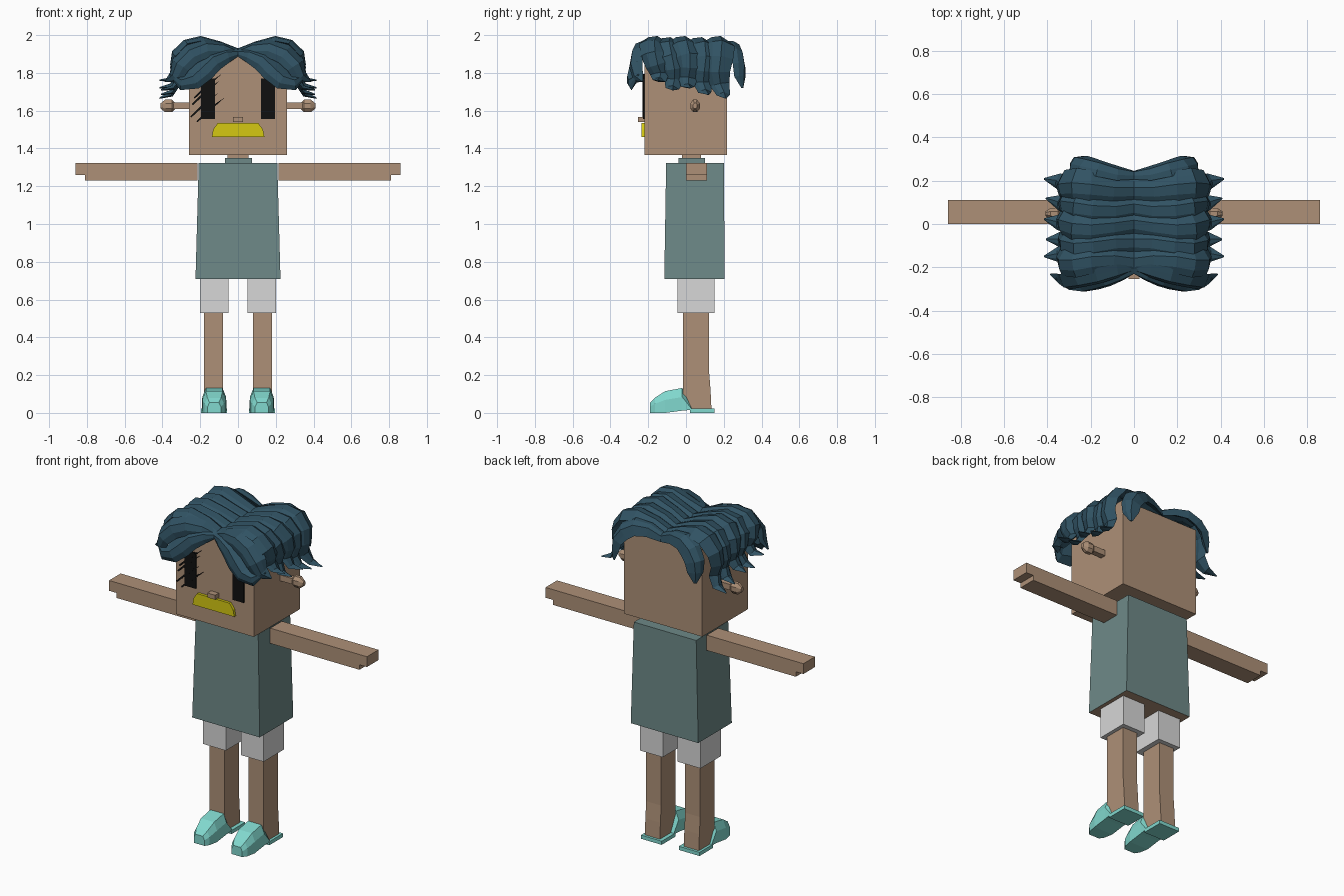
import bpy, bmesh, math
from mathutils import Vector

cube = bpy.data.objects.get("Cube")
if cube:
    bpy.data.objects.remove(cube, do_unlink=True)


def material(name, *rgb):
    m = bpy.data.materials.new(name)
    m.use_nodes = True
    m.diffuse_color = (*rgb, 1)
    m.node_tree.nodes["Principled BSDF"].inputs["Base Color"].default_value = (*rgb, 1)
    return m


skin = material("skin brown", 0.42, 0.28, 0.185)
shirt_teal = material("grey teal", 0.155, 0.25, 0.245)
shorts_grey = material("light grey", 0.68, 0.68, 0.68)
shoe_mint = material("mint", 0.22, 0.69, 0.62)
hair_blue = material("dark blue", 0.03, 0.085, 0.125)
black = material("black", 0.005, 0.005, 0.005)
yellow = material("yellow", 0.66, 0.58, 0.006)


def loft(name, rings, mat, mirror=False):
    """Skin a list of equal-length point rings and cap both ends."""
    bm = bmesh.new()
    loops = [[bm.verts.new(p) for p in ring] for ring in rings]
    n = len(loops[0])
    for a, b in zip(loops, loops[1:]):
        for i in range(n):
            j = (i + 1) % n
            bm.faces.new((a[i], a[j], b[j], b[i]))
    bm.faces.new(loops[0][::-1])
    bm.faces.new(loops[-1])
    bmesh.ops.recalc_face_normals(bm, faces=bm.faces)
    mesh = bpy.data.meshes.new(name)
    bm.to_mesh(mesh)
    bm.free()
    mesh.materials.append(mat)
    ob = bpy.data.objects.new(name, mesh)
    bpy.context.collection.objects.link(ob)
    if mirror:
        mod = ob.modifiers.new("Mirror", "MIRROR")
        mod.use_mirror_merge = False
    return ob


def rect(x0, x1, y0, y1, z):
    return [(x0, y0, z), (x1, y0, z), (x1, y1, z), (x0, y1, z)]


def box(name, xs, ys, zs, mat, mirror=False):
    return loft(name, [rect(*xs, *ys, z) for z in zs], mat, mirror)


# Head, neck and shirt
box("head", (-.26, .26), (-.22, .217), (1.365, 1.895), skin)
box("neck", (-.055, .055), (-.02, .08), (1.31, 1.37), skin)
box("collar", (-.07, .075), (-.04, .1), (1.31, 1.35), shirt_teal)
shirt = loft("shirt", [rect(-.225, .225, -.115, .205, .71),
                       rect(-.208, .208, -.105, .2, 1.322)], shirt_teal)
shirt.data.materials.append(skin)
for f in shirt.data.polygons:
    if f.normal.z < -.9:
        f.material_index = 1

# Arms with a stepped fingertip
box("arm", (.215, .81), (0, .11), (1.23, 1.322), skin, True)
box("fingertip", (.81, .86), (0, .11), (1.26, 1.322), skin, True)

# Legs and shorts
box("shorts", (.05, .202), (-.045, .15), (.53, .712), shorts_grey, True)
loft("leg", [rect(.08, .18, -.015, .135, .015), rect(.08, .18, -.015, .13, .12),
             rect(.08, .18, -.015, .122, .22), rect(.08, .18, -.015, .122, .56)],
     skin, True)

# Shoes: heel sole and a rounded toe
box("shoe_sole", (.057, .195), (.02, .15), (0, .022), shoe_mint, True)


def shoe_ring(y, w, bottom, top):
    mid = bottom + (top - bottom) * .6
    outline = [(-w, bottom), (-w, mid), (-.7 * w, top), (.7 * w, top), (w, mid), (w, bottom)]
    return [(.126 + x, y, z) for x, z in outline]


loft("shoe_toe", [shoe_ring(-.19, .035, 0, .055), shoe_ring(-.165, .052, 0, .08),
                  shoe_ring(-.11, .063, 0, .115), shoe_ring(-.02, .063, .012, .132),
                  shoe_ring(.03, .066, .016, .024)], shoe_mint, True)

# Ears: a rod ending in a knob
box("ear_rod", (.25, .35), (.03, .065), (1.608, 1.643), skin, True)


def knob_ring(x, r):
    return [(x, .048 + .75 * r * math.cos(a), 1.625 + r * math.sin(a))
            for a in (math.tau * (i + .5) / 8 for i in range(8))]


loft("ear_knob", [knob_ring(.333, .018), knob_ring(.35, .036), knob_ring(.385, .036),
                  knob_ring(.409, .016)], skin, True)

# Face
box("eye", (.122, .197), (-.227, -.219), (1.555, 1.77), black, True)
box("nose", (-.026, .026), (-.255, -.215), (1.54, 1.567), skin)
mouth = [(-.138, 1.46), (.14, 1.46), (.132, 1.5), (.108, 1.534), (-.108, 1.534), (-.132, 1.5)]
loft("mouth", [[(x, y, z) for x, z in mouth] for y in (-.236, -.215)], yellow)
for i, (x, z) in enumerate([(-.253, 1.57), (-.22, 1.545), (-.245, 1.635), (-.235, 1.67)]):
    lash = [(x, z), (x + .006, z - .006), (x + .15, z + .125), (x + .08, z + .078)]
    loft(f"eyelash_{i + 1}", [[(a, y, b) for a, b in lash] for y in (-.229, -.22)], black)

# Hair locks: a ridged lens section swept along a path, tapered to a tip
SECTION = [(-1, 0), (-.6, .65), (.05, 1), (.55, .5), (1, .05), (0, -.4)]


def lock(name, path, widths, thick, across):
    pts = [Vector(p) for p in path]
    rings = []
    for i, p in enumerate(pts):
        t = (pts[min(i + 1, len(pts) - 1)] - pts[max(i - 1, 0)]).normalized()
        if i == 0:
            t = Vector((1, 0, 0))
        a = Vector(across)
        a = (a - t * a.dot(t)).normalized()
        out = t.cross(a)
        h = thick * min(1, widths[i] / max(widths) + .1)
        rings.append([p + a * u * widths[i] + out * v * h for u, v in SECTION])
    loft(name, rings, hair_blue, True)


# Locks across the crown, curling outward at the tips
crown = [(0, 1.9), (.1, 1.935), (.2, 1.962), (.27, 1.945), (.32, 1.885),
         (.328, 1.82), (.315, 1.76), (.35, 1.71), (.415, 1.70)]
widths = [.06, .065, .072, .075, .07, .062, .052, .036, .004]
for i, y in enumerate([-.165, -.085, 0, .085, .172]):
    drop = (.06, .015, .02, -.01, -.035)[i]
    path = []
    for k, (x, z) in enumerate(crown):
        low = max(0, k - 3) / 5
        sway = .012 * math.sin(k * 1.3 + i) + .025 * low
        path.append((x - .008 * (i % 2), y + sway, z + drop * low - .006 * (i % 2)))
    lock(f"crown_lock_{i + 1}", path, widths, .034, (0, 1, -.12))

# Fringe parted in the middle
lock("fringe_upper", [(0, -.2, 1.905), (.08, -.215, 1.925), (.17, -.235, 1.93), (.25, -.25, 1.9),
                      (.305, -.26, 1.84), (.33, -.25, 1.78), (.385, -.23, 1.755)],
     [.02, .045, .06, .065, .06, .045, .004], .04, (.5, .5, .8))
lock("fringe_lower", [(0, -.215, 1.905), (.06, -.23, 1.895), (.13, -.25, 1.865),
                      (.185, -.265, 1.81), (.235, -.275, 1.765), (.295, -.275, 1.75),
                      (.36, -.25, 1.79)],
     [.02, .045, .062, .064, .058, .045, .004], .04, (.5, .35, .8))

# Locks hanging at the back
lock("back_lock", [(0, .225, 1.9), (.08, .235, 1.925), (.16, .255, 1.93), (.22, .27, 1.895),
                   (.255, .28, 1.84), (.262, .285, 1.78), (.27, .298, 1.72)],
     [.03, .045, .055, .06, .055, .045, .008], .034, (-.5, .6, -.7))
